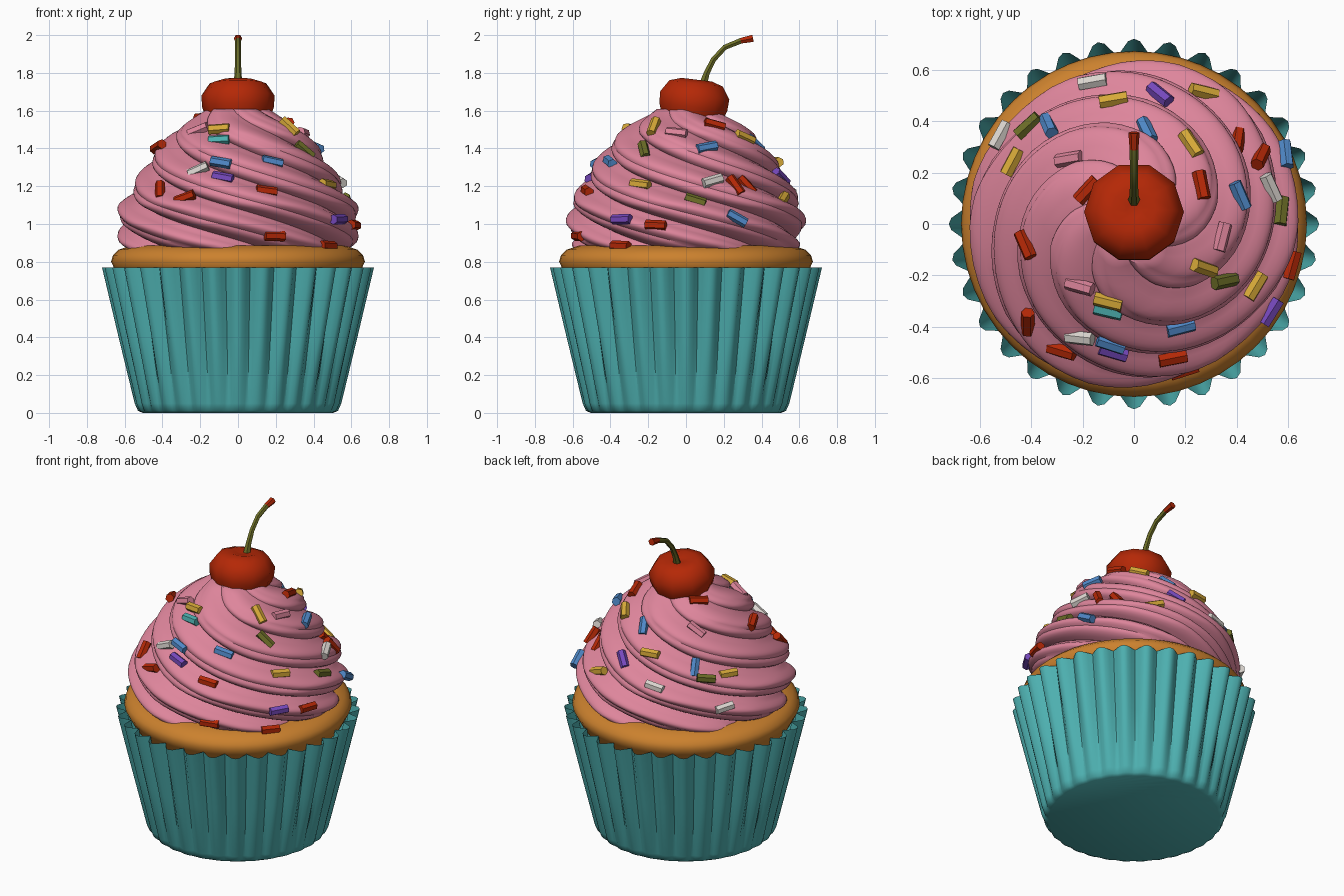
import bpy, bmesh, math
from mathutils import Vector, Matrix
from mathutils.bvhtree import BVHTree

if "Cube" in bpy.data.objects:
    bpy.data.objects.remove(bpy.data.objects["Cube"])

TAU = 2 * math.pi


def mat(name, r, g, b):
    m = bpy.data.materials.new(name)
    m.diffuse_color = (r, g, b, 1)
    m.use_nodes = True
    m.node_tree.nodes["Principled BSDF"].inputs["Base Color"].default_value = m.diffuse_color
    return m


M = {
    "teal": mat("teal_paper", .076, .44, .44), "cake": mat("golden_cake", .60, .22, .027),
    "pink": mat("pink_icing", .73, .235, .33), "red": mat("red", .46, .021, .002),
    "olive": mat("olive_green", .15, .155, .02), "blue": mat("blue", .08, .25, .58),
    "yellow": mat("yellow", .68, .40, .04), "purple": mat("purple", .18, .065, .50),
    "white": mat("cream_white", .70, .66, .62),
}


def finish(name, bm, colours, angle=None):
    bmesh.ops.recalc_face_normals(bm, faces=bm.faces)
    me = bpy.data.meshes.new(name)
    bm.to_mesh(me)
    bm.free()
    ob = bpy.data.objects.new(name, me)
    bpy.context.collection.objects.link(ob)
    for c in colours:
        me.materials.append(M[c])
    if angle:
        bpy.ops.object.select_all(action='DESELECT')
        ob.select_set(True)
        bpy.context.view_layer.objects.active = ob
        bpy.ops.object.shade_smooth_by_angle(angle=math.radians(angle))
    return ob


def skin(rings, cap_start=True, cap_end=True):
    """Bridge a list of equal-length point rings into a surface."""
    bm = bmesh.new()
    vs = [[bm.verts.new(p) for p in ring] for ring in rings]
    n = len(vs[0])
    for a, b in zip(vs, vs[1:]):
        for i in range(n):
            j = (i + 1) % n
            bm.faces.new((a[i], a[j], b[j], b[i]))
    if cap_start:
        bm.faces.new(vs[0])
    if cap_end:
        bm.faces.new(vs[-1])
    return bm


def ring(n, radius, z, turn=0):
    """Circle of n points; radius is a function of the angle index."""
    return [(radius(i) * math.cos(TAU * i / n + turn), radius(i) * math.sin(TAU * i / n + turn), z)
            for i in range(n)]


def interp(table, z):
    for (z0, r0), (z1, r1) in zip(table, table[1:]):
        if z <= z1:
            return r0 + (r1 - r0) * (z - z0) / (z1 - z0)
    return table[-1][1]


# pleated paper cup: (z, crest radius, pleat depth)
cup = [(0, .505, .002), (.012, .53, .008), (.05, .547, .018), (.4, .632, .04), (.77, .72, .064)]
pleat = [0, .15, .6, 1, .6, .15]
bm = skin([ring(192, lambda i, r=r, d=d: r - d * pleat[i % 6], z) for z, r, d in cup], cap_end=False)
finish("paper_cup", bm, ["teal"], 60)

# cake rim
rim = [(.70, .62), (.765, .655), (.80, .672), (.835, .662), (.865, .63), (.885, .57), (.89, .45)]
finish("cake", skin([ring(48, lambda i, r=r: r, z) for z, r in rim]), ["cake"], 50)

# swirled icing: ridges wind downwards anticlockwise, grid sheared to follow them
outline = [(.865, .61), (.90, .635), (1.0, .655), (1.1, .64), (1.2, .57), (1.3, .51), (1.4, .44),
           (1.48, .365), (1.53, .295), (1.575, .215), (1.61, .16)]
TWIST, N, R = 6.3, 96, 40


def icing_ring(z):
    turn = -TWIST * z

    def radius(i):
        s = TAU * i / N
        w = abs(math.sin(3 * s))
        fine = abs(math.sin(6 * s + TAU / 8))
        # base pulled in on two sides so the cake shows
        oval = .05 * max(0, math.cos(2 * (s + turn - math.radians(120)))) * max(0, min(1, (1.2 - z) / .2))
        depth = .13 + .04 * max(0, min(1, (z - 1.3) / .1))
        return interp(outline, z) * (1 - depth * (1 - w ** .8) - .03 * (1 - fine) - oval)
    return ring(N, radius, z, turn)


z0, z1 = outline[0][0], outline[-1][0]
rings = [ring(N, lambda i: .45, .87, -TWIST * z0)]
rings += [icing_ring(z0 + (z1 - z0) * k / R) for k in range(R + 1)]
bm = skin(rings)
tree = BVHTree.FromBMesh(bm)
finish("icing", bm, ["pink"], 40)

# sprinkles: (x, y, heading in degrees[, height]), dropped on to the icing from above
sprinkles = {
    "white": [(-.16, .55, -5), (-.53, .35, 75, 1.05), (.53, .14, -45), (-.21, -.44, 20)],
    "yellow": [(-.08, .48, 10), (.27, .51, 15), (-.47, .24, 60), (.22, .31, 105), (.27, -.17, -25),
               (-.10, -.30, -10), (.47, -.24, 50)],
    "purple": [(.10, .50, -70), (.53, -.34, 60), (-.08, -.495, -30)],
    "blue": [(-.33, .38, -55), (.05, .36, 100), (.59, .27, 60, 1.03), (.41, .11, -55), (.18, -.40, 0),
             (-.09, -.465, -30)],
    "olive": [(-.41, .38, 30), (.57, .05, 60), (.35, -.22, -10)],
    "red": [(.40, .32, 55), (.49, .26, 40), (.26, .15, 90), (-.42, -.08, -50), (-.18, .13, 45),
            (-.41, -.38, 60), (-.28, -.49, 10), (.15, -.52, 0), (.62, -.16, 70, 1.0), (.2, -.6, 15, .9),
            (.51, -.36, 50, .9)],
    "teal": [(-.10, -.335, -10)],
    "pink": [(-.25, .25, -10), (.34, -.05, 70), (-.21, -.24, 0)],
}
for colour, spots in sprinkles.items():
    bm = bmesh.new()
    for x, y, deg, *height in spots:
        if height:
            p, n, _, _ = tree.find_nearest(Vector((x, y, height[0])))
        else:
            p, n, _, _ = tree.ray_cast(Vector((x, y, 3)), Vector((0, 0, -1)))
        # blend the local normal with the overall cone direction
        n = (n + Vector((x, y, .35)).normalized()).normalized()
        a = math.radians(deg)
        d = Vector((math.cos(a), math.sin(a), 0))
        d = (d - n * d.dot(n)).normalized()
        rot = Matrix((n.cross(d), n, d)).transposed().to_4x4()
        bmesh.ops.create_cone(bm, cap_ends=True, segments=6, radius1=.027, radius2=.027, depth=.11,
                              matrix=Matrix.Translation(p + n * .004) @ rot)
    finish(colour + "_sprinkles", bm, [colour])

# cherry with a slight tilt
prof = [(.10, -.15), (.165, -.085), (.19, -.01), (.194, .05), (.15, .115), (.085, .135), (.03, .122)]
bm = skin([ring(10, lambda i, r=r: r, z) for r, z in prof])
bmesh.ops.transform(bm, verts=bm.verts, matrix=Matrix.Translation((0, .04, 1.63)) @ Matrix.Rotation(-.12, 4, 'X'))
finish("cherry", bm, ["red"], 40)

# curved stem with a red tip: (y, z, radius)
path = [(.085, 1.72, .026), (.11, 1.80, .018), (.145, 1.87, .016), (.205, 1.935, .016),
        (.29, 1.97, .017), (.355, 1.983, .022)]
rings = []
for k, (y, z, r) in enumerate(path):
    a, b = path[max(k - 1, 0)], path[min(k + 1, len(path) - 1)]
    t = Vector((0, b[0] - a[0], b[1] - a[1])).normalized()
    u = Vector((1, 0, 0))
    v = t.cross(u)
    rings.append([Vector((0, y, z)) + r * (u * math.cos(TAU * i / 6) + v * math.sin(TAU * i / 6)) for i in range(6)])
bm = skin(rings)
for f in bm.faces:
    f.material_index = int(f.calc_center_median().y > .30)
finish("cherry_stem", bm, ["olive", "red"], 40)
